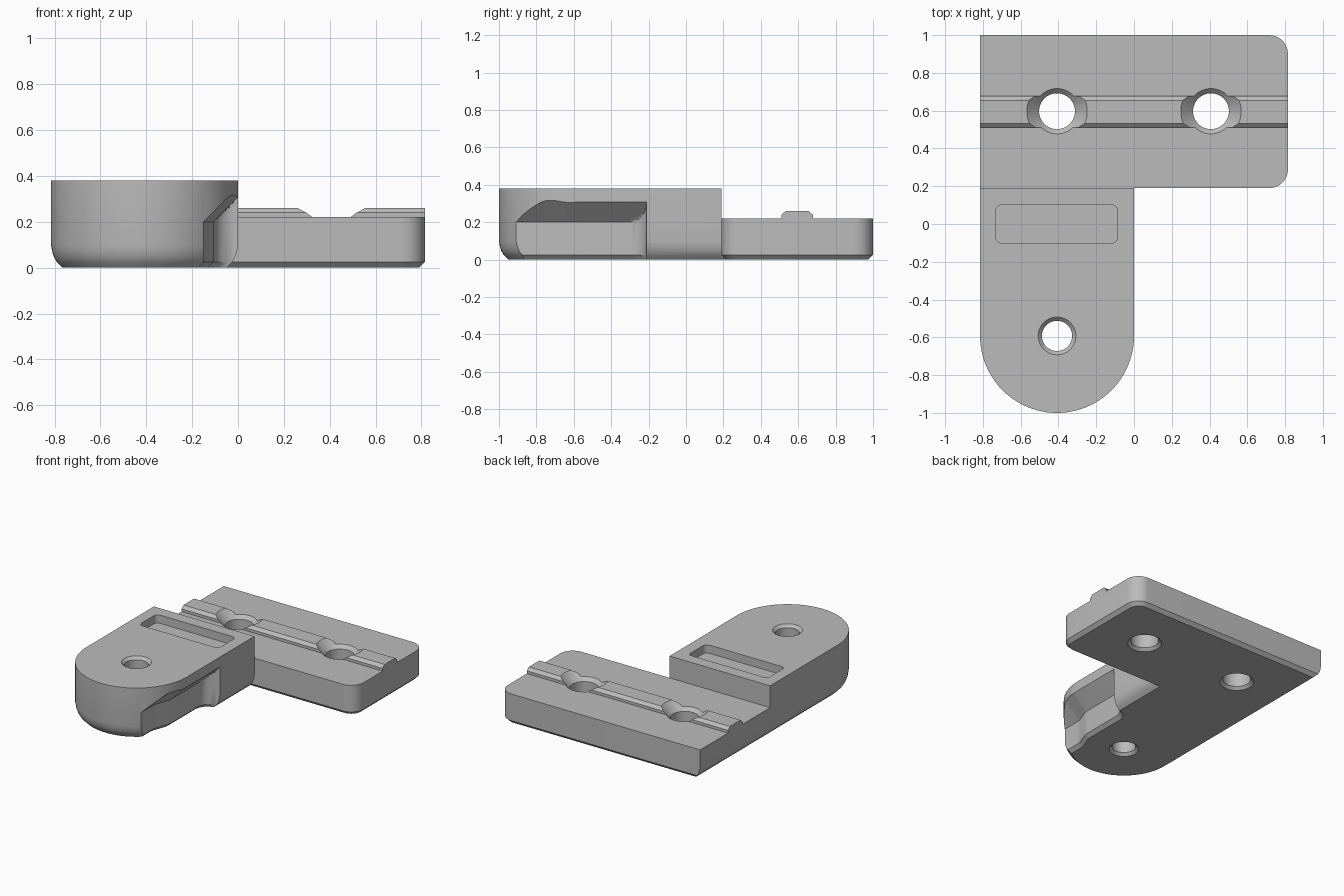
import bpy, bmesh
from math import sin, cos, pi, radians

cube = bpy.data.objects.get("Cube")
if cube:
    bpy.data.objects.remove(cube, do_unlink=True)

grey = bpy.data.materials.new("plain grey")
grey.use_nodes = True
grey.diffuse_color = (0.5, 0.5, 0.5, 1)
grey.node_tree.nodes["Principled BSDF"].inputs["Base Color"].default_value = (0.5, 0.5, 0.5, 1)


def arc(cx, cy, r, a0, a1, n):
    """Points along an arc, angles in degrees."""
    angles = [radians(a0 + (a1 - a0) * i / n) for i in range(n + 1)]
    return [(cx + r * cos(a), cy + r * sin(a)) for a in angles]


def loft(name, rings):
    """Closed solid through equal-length rings of 3D points."""
    bm = bmesh.new()
    loops = [[bm.verts.new(p) for p in ring] for ring in rings]
    n = len(loops[0])
    for low, high in zip(loops, loops[1:]):
        for i in range(n):
            j = (i + 1) % n
            bm.faces.new((low[i], low[j], high[j], high[i]))
    bm.faces.new(loops[0][::-1])
    bm.faces.new(loops[-1])
    bmesh.ops.recalc_face_normals(bm, faces=bm.faces)
    mesh = bpy.data.meshes.new(name)
    bm.to_mesh(mesh)
    bm.free()
    mesh.materials.append(grey)
    ob = bpy.data.objects.new(name, mesh)
    bpy.context.collection.objects.link(ob)
    return ob


def lathe(name, x, y, profile):
    return loft(name, [[(px, py, z) for px, py in arc(x, y, r, 0, 352.5, 47)]
                       for r, z in profile])


def combine(target, tool, operation):
    """Apply one boolean and discard the tool."""
    tool.hide_render = True
    mod = target.modifiers.new("boolean", "BOOLEAN")
    mod.operation, mod.solver, mod.object = operation, "EXACT", tool
    bpy.context.view_layer.objects.active = target
    bpy.ops.object.modifier_apply(modifier=mod.name)
    bpy.data.objects.remove(tool, do_unlink=True)


W, R, STEP = 0.815, 0.4075, 0.19
PLATE_TOP, LEG_TOP = 0.22, 0.38


# L-shaped body: soft bottom edge round the leg, small chamfer round the plate
def outline(z, soft, chamfer):
    pts = arc(-R, -0.5925, R - soft, 180, 360, 48)
    pts.append((-soft, STEP + chamfer))
    pts += arc(W - 0.1, STEP + 0.1, 0.1 - chamfer, 270, 360, 10)
    pts += arc(W - 0.1, 0.9, 0.1 - chamfer, 0, 90, 10)
    pts.append((-W + soft, 1 - chamfer))
    return [(x, y, z) for x, y in pts]


bracket = loft("angle_bracket", [
    outline(0, 0.05, 0.025), outline(0.025, 0.025, 0), outline(0.045, 0.013, 0),
    outline(0.07, 0.005, 0), outline(0.1, 0, 0), outline(LEG_TOP, 0, 0)])

# Lower the plate behind the leg
step = [(-1, STEP), (1, STEP), (1, 1.2), (-1, 1.2)]
combine(bracket, loft("step_cutter", [[(x, y, z) for x, y in step]
                                      for z in (PLATE_TOP, 0.5)]), "DIFFERENCE")

# Locating rib along the plate
rib = [(0.51, 0.2), (0.51, 0.24), (0.533, 0.26), (0.655, 0.26), (0.678, 0.24), (0.678, 0.2)]
combine(bracket, loft("locating_rib", [[(x, y, z) for y, z in rib]
                                       for x in (-W, W)]), "UNION")

# Plate holes, their upper cones also cutting the rib
for x in (-R, R):
    combine(bracket, lathe("plate_hole", x, 0.597, [
        (0.13, -0.015), (0.095, 0.02), (0.095, 0.195), (0.18, 0.28)]), "DIFFERENCE")

# Leg hole
combine(bracket, lathe("leg_hole", -R, -0.5925, [
    (0.115, -0.015), (0.08, 0.02), (0.08, 0.36), (0.12, 0.4)]), "DIFFERENCE")

# Shallow label recess with rounded corners
pocket = []
for cx, cy, a in ((-0.12, 0.07, 0), (-0.7, 0.07, 90), (-0.7, -0.07, 180), (-0.12, -0.07, 270)):
    pocket += arc(cx, cy, 0.032, a, a + 90, 6)
combine(bracket, loft("recess", [[(x, y, z) for x, y in pocket]
                                 for z in (0.32, 0.5)]), "DIFFERENCE")

# Side undercut: stepped wall, curved rear end and sloping ceiling
WALL = -0.107
wall = [(-0.15, -1.1), (-0.15, -0.77), (-0.145, -0.74), (WALL - 0.004, -0.65),
        (WALL, -0.62)] + arc(WALL + 0.1, -0.31, 0.1, 180, 90, 10)


def undercut(z, inset, rise):
    ring = [(0.2, -1.1, z)]
    for x, y in wall:
        ring.append((max(x - inset, min(x, WALL) + rise), y, z))
    return ring + [(0.2, wall[-1][1], z)]


layers = [undercut(-0.01, 0.035, -1), undercut(0.025, 0, -1)]
layers += [undercut(0.2 + 0.17 * i / 17, 0, 0.17 * i / 17) for i in range(18)]
combine(bracket, loft("undercut", layers), "DIFFERENCE")

# Smooth the curves, keep the edges crisp
bpy.ops.object.select_all(action="DESELECT")
bracket.select_set(True)
bpy.context.view_layer.objects.active = bracket
bpy.ops.object.shade_smooth_by_angle(angle=radians(25))
